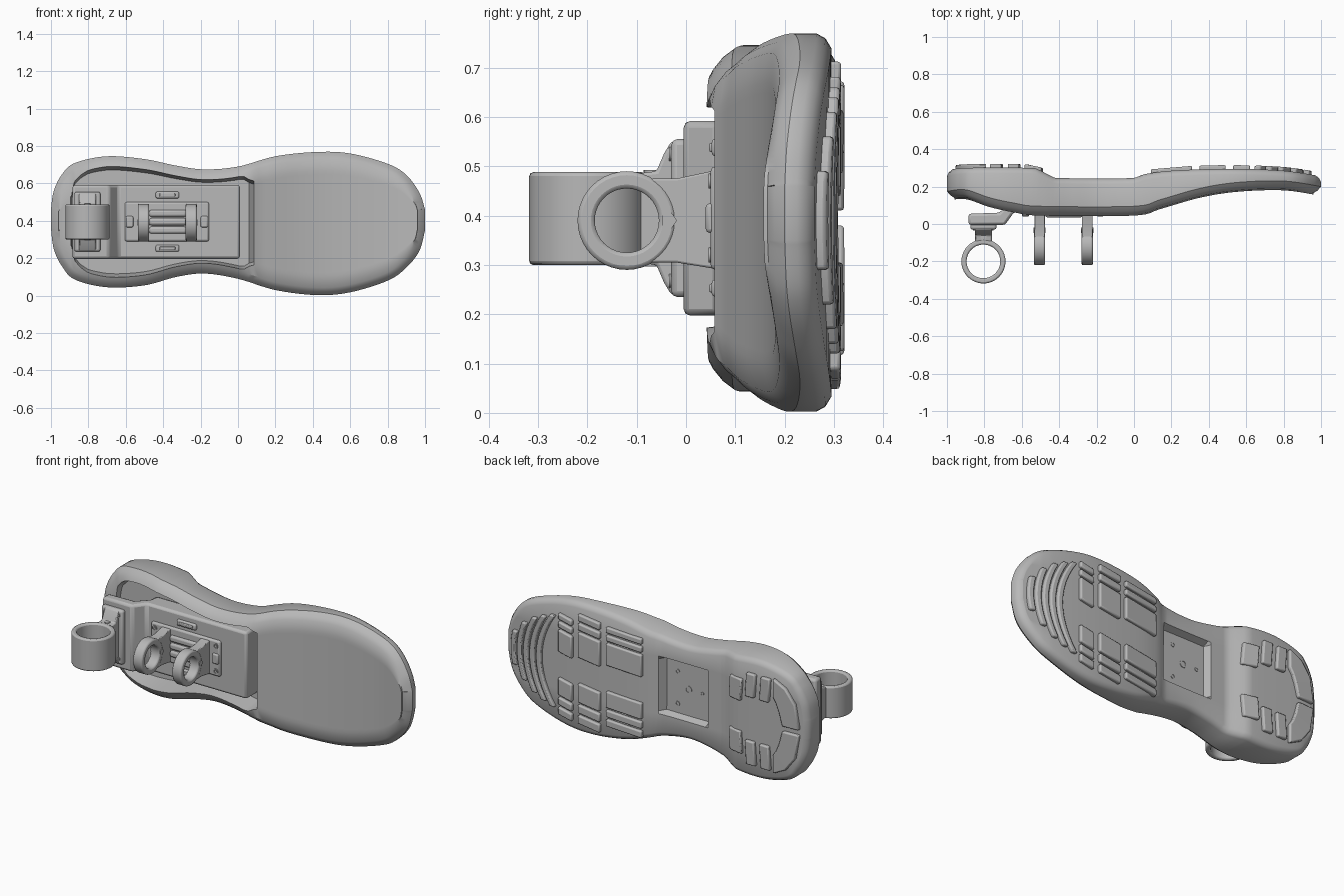
import bpy, bmesh, math
from mathutils import Vector

cube = bpy.data.objects.get("Cube")
if cube:
    bpy.data.objects.remove(cube)

GREY = bpy.data.materials.new("neutral grey")
GREY.use_nodes = True
GREY.diffuse_color = (0.48, 0.48, 0.48, 1)
GREY.node_tree.nodes["Principled BSDF"].inputs["Base Color"].default_value = GREY.diffuse_color


def make(name, verts, faces, bevel=0.0):
    """Mesh object with clean normals, optional bevel and angle smoothing."""
    bm = bmesh.new()
    vs = [bm.verts.new(v) for v in verts]
    for f in faces:
        bm.faces.new([vs[i] for i in f])
    bmesh.ops.recalc_face_normals(bm, faces=bm.faces)
    mesh = bpy.data.meshes.new(name)
    bm.to_mesh(mesh)
    bm.free()
    mesh.materials.append(GREY)
    ob = bpy.data.objects.new(name, mesh)
    bpy.context.collection.objects.link(ob)
    if bevel:
        mod = ob.modifiers.new("soft edges", 'BEVEL')
        mod.width, mod.segments, mod.limit_method = bevel, 2, 'ANGLE'
    bpy.ops.object.select_all(action='DESELECT')
    ob.select_set(True)
    bpy.context.view_layer.objects.active = ob
    bpy.ops.object.shade_smooth_by_angle(angle=math.radians(32))
    return ob


def place(p, axis, t):
    q = list(p)
    q.insert(axis, t)
    return q


def prism(name, profile, axis, lo, hi, bevel=0.0):
    """Extrude a 2D profile along x, y or z."""
    n = len(profile)
    verts = [place(p, axis, t) for t in (lo, hi) for p in profile]
    faces = [range(n), range(n, 2 * n)]
    faces += [(i, (i + 1) % n, (i + 1) % n + n, i + n) for i in range(n)]
    return make(name, verts, faces, bevel)


def box(name, x, y, z, bevel=0.0):
    return prism(name, [(x[0], z[0]), (x[1], z[0]), (x[1], z[1]), (x[0], z[1])], 1, *y, bevel)


def circle(a, b, r, n=16):
    return [(a + r * math.cos(2 * math.pi * i / n), b + r * math.sin(2 * math.pi * i / n)) for i in range(n)]


def tube(name, a, b, outer, inner, axis, lo, hi, bevel=0.0):
    k = 40
    rims = circle(a, b, outer, k) + circle(a, b, inner, k)
    verts = [place(p, axis, t) for t in (lo, hi) for p in rims]
    quad = (0, 2 * k, 3 * k, k)
    faces = [(u + i, u + (i + 1) % k, v + (i + 1) % k, v + i)
             for i in range(k) for u, v in zip(quad, quad[1:] + quad[:1])]
    return make(name, verts, faces, bevel)


def lerp(table, x, col=1):
    if x <= table[0][0]:
        return table[0][col]
    for a, b in zip(table, table[1:]):
        if x <= b[0]:
            return a[col] + (b[col] - a[col]) * (x - a[0]) / (b[0] - a[0])
    return table[-1][col]


def spline(pts, steps):
    out = []
    for i in range(len(pts) - 1):
        p0, p1, p2, p3 = (Vector(pts[max(0, min(len(pts) - 1, i + k))]) for k in (-1, 0, 1, 2))
        for s in range(steps):
            t = s / steps
            out.append(0.5 * (2 * p1 + (p2 - p0) * t + (2 * p0 - 5 * p1 + 4 * p2 - p3) * t * t
                              + (3 * p1 - p0 - 3 * p2 + p3) * t ** 3))
    return out + [Vector(pts[-1])]


# Sole outline: x, upper edge, lower edge
OUTLINE = spline([(-1, .46, .36), (-.985, .56, .25), (-.94, .65, .155), (-.87, .71, .085),
                  (-.7, .745, .045), (-.5, .73, .055), (-.33, .695, .1), (-.18, .675, .118),
                  (0, .69, .09), (.2, .745, .03), (.42, .768, .003), (.6, .76, .018),
                  (.8, .705, .08), (.9, .645, .15), (.97, .55, .24), (1, .46, .35)], 8)
# Depth of the upper face and the tread face along the length
FRONT = spline([(-1, .125), (-.9, .133), (-.77, .09), (-.63, .06), (-.5, .045), (0, .045),
                (.14, .08), (.35, .14), (.55, .172), (.8, .18), (1, .15)], 6)
BACK = spline([(-1, .285), (-.9, .3), (-.56, .3), (-.5, .285), (-.43, .25), (-.38, .245),
               (-.02, .245), (.05, .265), (.2, .285), (.5, .295), (.8, .285), (1, .255)], 4)
# Wall thickness around the heel cavity, rounding its corners
MARGIN = [(-.89, .17), (-.875, .1), (-.84, .075), (-.8, .06), (-.7, .055), (.02, .055), (.05, .07), (.07, .1)]

# Sole side: rings inset from the outline
loop = [Vector((p[0], p[1])) for p in OUTLINE] + [Vector((p[0], p[2])) for p in reversed(OUTLINE)]
n = len(loop)
RINGS = [(FRONT, .04, .008), (FRONT, .018, .026), (FRONT, 0, .05), (BACK, 0, -.03), (BACK, .01, -.012), (BACK, .03, 0)]
verts, faces = [], []
for table, inset, dy in RINGS:
    for i, p in enumerate(loop):
        t = (loop[(i + 1) % n] - loop[i - 1]).normalized()
        q = p + Vector((t.y, -t.x)) * inset
        verts.append(Vector((q.x, lerp(table, q.x) + dy, q.y)))
for r in range(len(RINGS) - 1):
    faces += [(r * n + i, r * n + (i + 1) % n, (r + 1) * n + (i + 1) % n, (r + 1) * n + i) for i in range(n)]


def cap(base, table, hollow, depth, rim):
    """Close a ring with columns of quads, sunk to a floor inside the hollow."""
    columns = []
    for i in range(1, n // 2 - 1):
        a, b = base + i, base + n - 1 - i
        up, low = verts[a], verts[b]
        x, h = (up.x + low.x) / 2, up.z - low.z
        top, bottom = rim(x)
        ft = min(.98, max(.58, (top - low.z) / h))
        fb = max(.02, min(.42, (bottom - low.z) / h))
        column = [a]
        for f, sunk in ((ft, False), (ft - .03, True), (fb + .03, True), (fb, False)):
            p = low.lerp(up, f)
            p.y = depth if sunk and hollow[0] < x < hollow[1] else lerp(table, p.x)
            column.append(len(verts))
            verts.append(p)
        columns.append(column + [b])
    for c, d in zip(columns, columns[1:]):
        faces.extend((c[k], c[k + 1], d[k + 1], d[k]) for k in range(5))
    faces.append([base] + columns[0] + [base + n - 1])
    faces.append([base + n // 2 - 1] + columns[-1] + [base + n // 2])


# Heel cavity on the upper face, rectangular pocket in the tread
cap(0, FRONT, (-.89, .07), .17,
    lambda x: (lerp(OUTLINE, x, 1) - lerp(MARGIN, x), lerp(OUTLINE, x, 2) + lerp(MARGIN, x)))
cap((len(RINGS) - 1) * n, BACK, (-.31, .005), .205, lambda x: (.57, .23))
make("sole", verts, faces)

# Screw seats on the pocket floor
for x, z, r in ((-.09, .49, .013), (-.16, .4, .022), (-.09, .3, .013), (-.25, .4, .011)):
    tube("screw_seat", x, z, r, r * .7, 1, .2, .208)


def pad(name, a, b):
    """Raised tread block lofted between two rows of (x, z) points."""
    k = len(a)
    verts = [(x, lerp(BACK, x) + dy, z) for dy in (-.01, .02) for x, z in a + b]
    faces = []
    for i in range(k - 1):
        faces += [(i, i + 1, k + i + 1, k + i), (2 * k + i, 2 * k + i + 1, 3 * k + i + 1, 3 * k + i),
                  (i, i + 1, 2 * k + i + 1, 2 * k + i), (k + i, k + i + 1, 3 * k + i + 1, 3 * k + i)]
    faces += [(0, k, 3 * k, 2 * k), (k - 1, 2 * k - 1, 4 * k - 1, 3 * k - 1)]
    return make(name, verts, faces, .007)


# Curved toe treads
for k, half in enumerate((.1, .17, .22, .25, .27)):
    dz = [half * (i / 6 - 1) for i in range(13)]
    pad("toe_tread", *[[(x0 - .045 * k - 1.3 * d * d, .39 + d) for d in dz] for x0 in (.95, .917)])

# Ball treads: columns of one tall block and thin bars
for x0, x1, low, high in ((.53, .62, .07, .68), (.35, .49, .05, .71), (.09, .31, .08, .68)):
    for z0, z1, splits in ((.44, high, (0, .6, .8, 1)), (low, .3, (0, .25, .5, 1))):
        for s, e in zip(splits, splits[1:]):
            za, zb = z0 + (z1 - z0) * s + .007, z0 + (z1 - z0) * e - .007
            pad("ball_tread", [(x0, za - .01), (x0, zb - .01)], [(x1, za + .01), (x1, zb + .01)])

# Heel treads, mirrored about the centre line
for s in (1, -1):
    for x, w, z0, z1 in ((-.53, .09, .09, .22), (-.635, .06, .13, .27), (-.73, .06, .13, .27)):
        pad("heel_tread", [(x - w / 2 - .01, .395 + s * z1), (x - w / 2, .395 + s * z0)],
            [(x + w / 2 - .01, .395 + s * z1), (x + w / 2, .395 + s * z0)])
    pad("heel_end_tread", [(x, .395 + s * d) for x, d in ((-.79, .28), (-.87, .24), (-.93, .16), (-.955, .015))],
        [(x, .395 + s * d) for x, d in ((-.79, .17), (-.81, .14), (-.83, .09), (-.85, .015))])

# Mounting plate with its stepped heel end
prism("mounting_plate", [(.01, .065), (-.64, .065), (-.69, -.005), (-.885, -.005), (-.885, .055),
                         (-.72, .06), (-.66, .12), (-.65, .175), (.01, .175)], 2, .197, .592, .014)


def screw(name, x, z, y):
    tube(name, x, z, .015, .01, 1, y - .004, y + .01)
    prism(name + "_head", circle(x, z, .007, 6), 1, y - .003, y + .01)


# Heel ring, its flared neck and screwed foot
tube("heel_ring", -.805, -.2, .118, .09, 2, .3, .488, .008)
prism("ring_neck", [(-.1, .305), (-.06, .3), (-.045, .265), (-.03, .24), (.015, .235),
                    (.015, .555), (-.03, .55), (-.045, .525), (-.06, .49), (-.1, .485)], 0, -.85, -.76, .006)
box("ring_foot", (-.875, -.735), (-.03, .01), (.235, .555), .012)
for x in (-.845, -.765):
    for z in (.268, .525):
        screw("foot_screw", x, z, -.03)
prism("neck_pin", circle(-.805, -.07, .016), 2, .297, .492)

# Hinge base with end screws, side clips and ribs
box("hinge_base", (-.605, -.155), (.05, .08), (.29, .5), .01)
for x in (-.58, -.18):
    for z in (.32, .47):
        screw("base_screw", x, z, .05)
    box("base_key", (x - .02, x + .02), (.04, .06), (.365, .425), .008)
for z in (.253, .538):
    box("side_clip", (-.44, -.315), (.052, .08), (z - .018, z + .018), .008)
    box("clip_core", (-.42, -.335), (.047, .08), (z - .009, z + .009), .004)
for z in (.35, .395, .44):
    box("hinge_rib", (-.475, -.275), (.035, .06), (z - .019, z + .019), .012)

# Pair of hinge lugs with flared feet
for x0, x1 in ((-.535, -.475), (-.28, -.22)):
    tube("hinge_lug", -.12, .39, .1, .065, 0, x0, x1, .008)
    hub = [(-.12 + .085 * math.cos(math.radians(d)), .39 + .085 * math.sin(math.radians(d)))
           for d in range(-60, 61, 12)]
    foot = [(-.07, .475), (-.02, .475), (.06, .492), (.06, .292), (-.02, .305), (-.07, .305)]
    prism("lug_foot", hub + foot, 0, x0 + .002, x1 - .002, .004)
    prism("lug_socket", circle(-.035, .39, .017, 5), 0, x0 - .003, x1 + .003)
